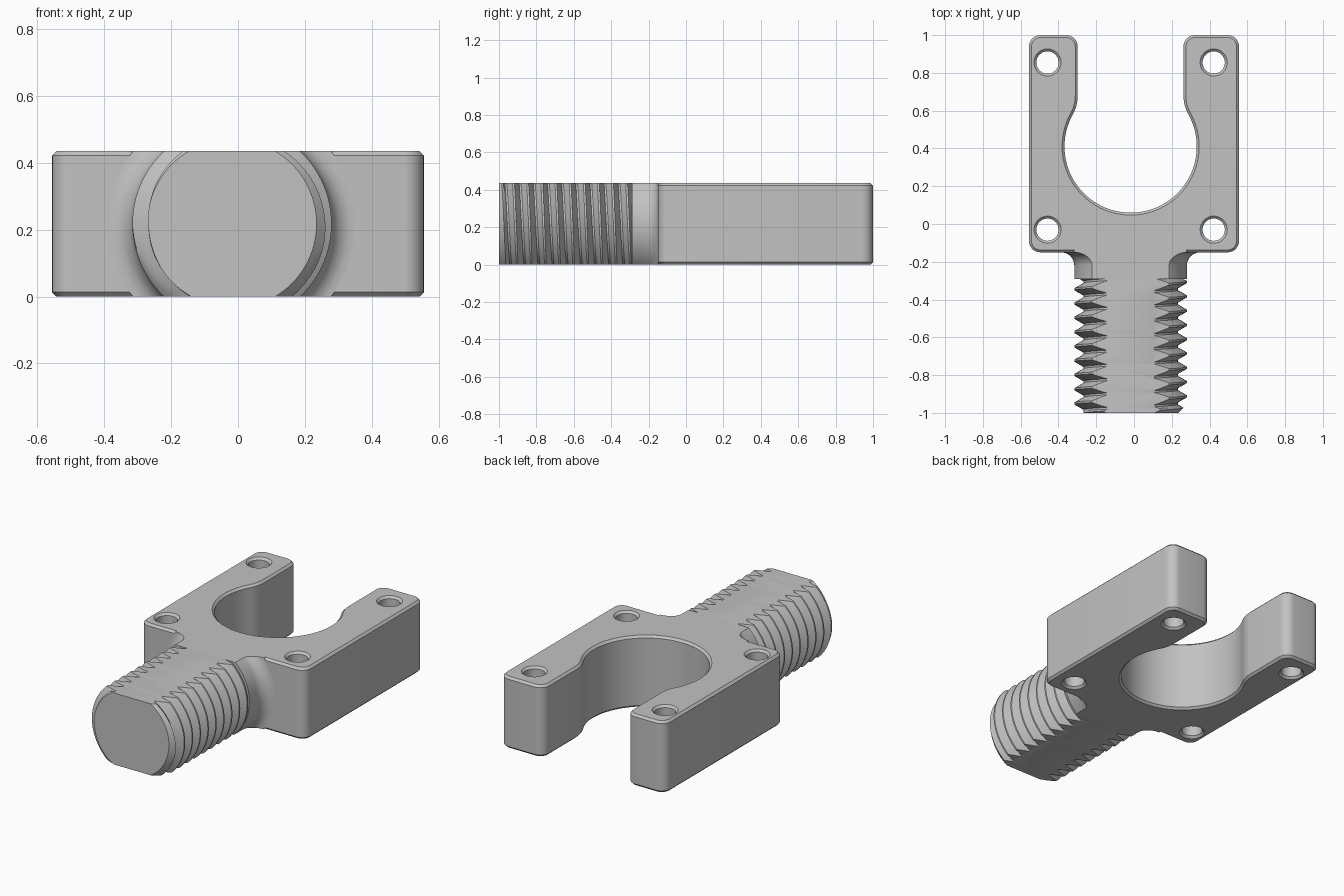
import bpy
import bmesh
from math import sin, cos, pi, radians, sqrt, atan2, degrees

if "Cube" in bpy.data.objects:
    bpy.data.objects.remove(bpy.data.objects["Cube"], do_unlink=True)

HEIGHT = 0.435
MID = HEIGHT / 2
AXIS = -0.018          # x of the shaft and the opening
BACK, FRONT, TIP = 1.0, -0.15, -1.0
NECK_END = -0.29
CREST, ROOT, PITCH = 0.298, 0.25, 0.0756

# One plain grey for the whole part
grey = bpy.data.materials.new("plain_grey")
grey.use_nodes = True
COLOUR = (0.54, 0.54, 0.54, 1)
grey.diffuse_color = COLOUR
bsdf = next(n for n in grey.node_tree.nodes if n.type == 'BSDF_PRINCIPLED')
bsdf.inputs["Base Color"].default_value = COLOUR


def finish(obj):
    """Give the material and smooth only the gentle edges."""
    obj.data.materials.clear()
    obj.data.materials.append(grey)
    bpy.ops.object.select_all(action='DESELECT')
    obj.select_set(True)
    bpy.context.view_layer.objects.active = obj
    bpy.ops.object.shade_smooth_by_angle(angle=radians(30))


def mesh_object(name, bm):
    bmesh.ops.recalc_face_normals(bm, faces=bm.faces[:])
    mesh = bpy.data.meshes.new(name)
    bm.to_mesh(mesh)
    bm.free()
    obj = bpy.data.objects.new(name, mesh)
    bpy.context.collection.objects.link(obj)
    finish(obj)


def slice_off(bm, point, normal):
    """Remove everything past a plane and cap the cut."""
    geom = bm.verts[:] + bm.edges[:] + bm.faces[:]
    bmesh.ops.bisect_plane(bm, geom=geom, dist=1e-6, plane_co=point,
                           plane_no=normal, clear_outer=True)
    rim = [e for e in bm.edges if e.is_boundary and all(
        abs((v.co[i] - point[i]) * normal[i]) < 1e-5
        for v in e.verts for i in range(3))]
    bmesh.ops.holes_fill(bm, edges=rim, sides=0)


def cut_flats(bm):
    slice_off(bm, (0, 0, HEIGHT), (0, 0, 1))
    slice_off(bm, (0, 0, 0), (0, 0, -1))


def around(r, y, t):
    return (AXIS + r * cos(t), y, MID - r * sin(t))


def arc(cx, cy, r, start, end, steps):
    angles = [radians(start + (end - start) * i / steps) for i in range(steps + 1)]
    return [(cx + r * cos(a), cy + r * sin(a)) for a in angles]


# Yoke body: outline with a keyhole opening and four screw holes
def half_outline(outer, corner=0.06, gap=0.28, bore=0.35, bore_y=0.41, blend=0.2):
    rise = sqrt((bore + blend) ** 2 - (gap + blend) ** 2)
    lean = degrees(atan2(rise, gap + blend))
    return (arc(outer - corner, FRONT + corner, corner, -90, 0, 8)
            + arc(outer - corner, BACK - corner, corner, 0, 90, 8)
            + arc(gap + corner, BACK - corner, corner, 90, 180, 8)
            + arc(gap + blend, bore_y + rise, blend, 180, 180 + lean, 8)
            + arc(0, bore_y, bore, lean, -90, 36)[1:])


right_side = half_outline(0.574)
left_side = [(-x, y) for x, y in half_outline(0.538)][::-1][1:]
loops = [right_side + left_side]
for hx in (-0.44, 0.44):
    for hy in (-0.03, 0.855):
        loops.append(arc(hx, hy, 0.059, 0, 360, 32)[:-1])

CHAMFER = 0.013
curve = bpy.data.curves.new("yoke_body", 'CURVE')
curve.dimensions = '2D'
curve.fill_mode = 'BOTH'
curve.extrude = MID - CHAMFER
curve.bevel_depth = CHAMFER
curve.bevel_resolution = 0
curve.offset = -CHAMFER
for loop in loops:
    spline = curve.splines.new('POLY')
    spline.points.add(len(loop) - 1)
    spline.use_cyclic_u = True
    for p, (x, y) in zip(spline.points, loop):
        p.co = (x + AXIS, y, 0, 1)
body = bpy.data.objects.new("yoke_body", curve)
bpy.context.collection.objects.link(body)
body.location.z = MID
bpy.ops.object.select_all(action='DESELECT')
body.select_set(True)
bpy.context.view_layer.objects.active = body
bpy.ops.object.convert(target='MESH')
body = bpy.context.view_layer.objects.active
bm = bmesh.new()
bm.from_mesh(body.data)
bmesh.ops.remove_doubles(bm, verts=bm.verts[:], dist=1e-5)
bmesh.ops.recalc_face_normals(bm, faces=bm.faces[:])
bm.to_mesh(body.data)
bm.free()
finish(body)

# Neck: turned profile flaring into the body, with flats above and below
FLARE, SIDES = 0.07, 96
profile = [(CREST, NECK_END)]
profile += arc(CREST + FLARE, FRONT - FLARE, FLARE, 180, 90, 8)
profile += [(CREST + FLARE, FRONT + 0.025)]
bm = bmesh.new()
rings = [[bm.verts.new(around(r, y, 2 * pi * j / SIDES)) for j in range(SIDES)]
         for r, y in profile]
for a, b in zip(rings, rings[1:]):
    for j in range(SIDES):
        k = (j + 1) % SIDES
        bm.faces.new((a[j], a[k], b[k], b[j]))
bm.faces.new(rings[0])
bm.faces.new(rings[-1])
cut_flats(bm)
mesh_object("neck", bm)

# Threaded shaft: one continuous helix, chamfered at the tip, flats cut after
FLAT = 0.005
flank = CREST - ROOT
tooth = [(-FLAT, CREST), (FLAT, CREST)]
run = PITCH / 2 - 2 * FLAT
tooth += [(FLAT + run * i / 3, CREST - flank * i / 3) for i in (1, 2, 3)]
tooth += [(PITCH - FLAT - run * i / 3, CREST - flank * i / 3) for i in (3, 2, 1)]
TURNS, ROWS = 13, len(tooth)
start = -0.61 - 7 * PITCH
bm = bmesh.new()
columns = []
for j in range(SIDES):
    column = []
    for turn in range(TURNS):
        for dy, r in tooth:
            y = start + dy + (turn + j / SIDES) * PITCH
            r = min(r, 0.253 + (y - TIP))
            column.append(bm.verts.new(around(r, y, 2 * pi * j / SIDES)))
    columns.append(column)
for j in range(SIDES):
    a = columns[j]
    b = columns[j + 1] if j + 1 < SIDES else columns[0][ROWS:]
    for i in range(len(b) - 1):
        bm.faces.new((a[i], a[i + 1], b[i + 1], b[i]))
slice_off(bm, (0, TIP, 0), (0, -1, 0))
slice_off(bm, (0, NECK_END, 0), (0, 1, 0))
cut_flats(bm)
mesh_object("threaded_shaft", bm)
